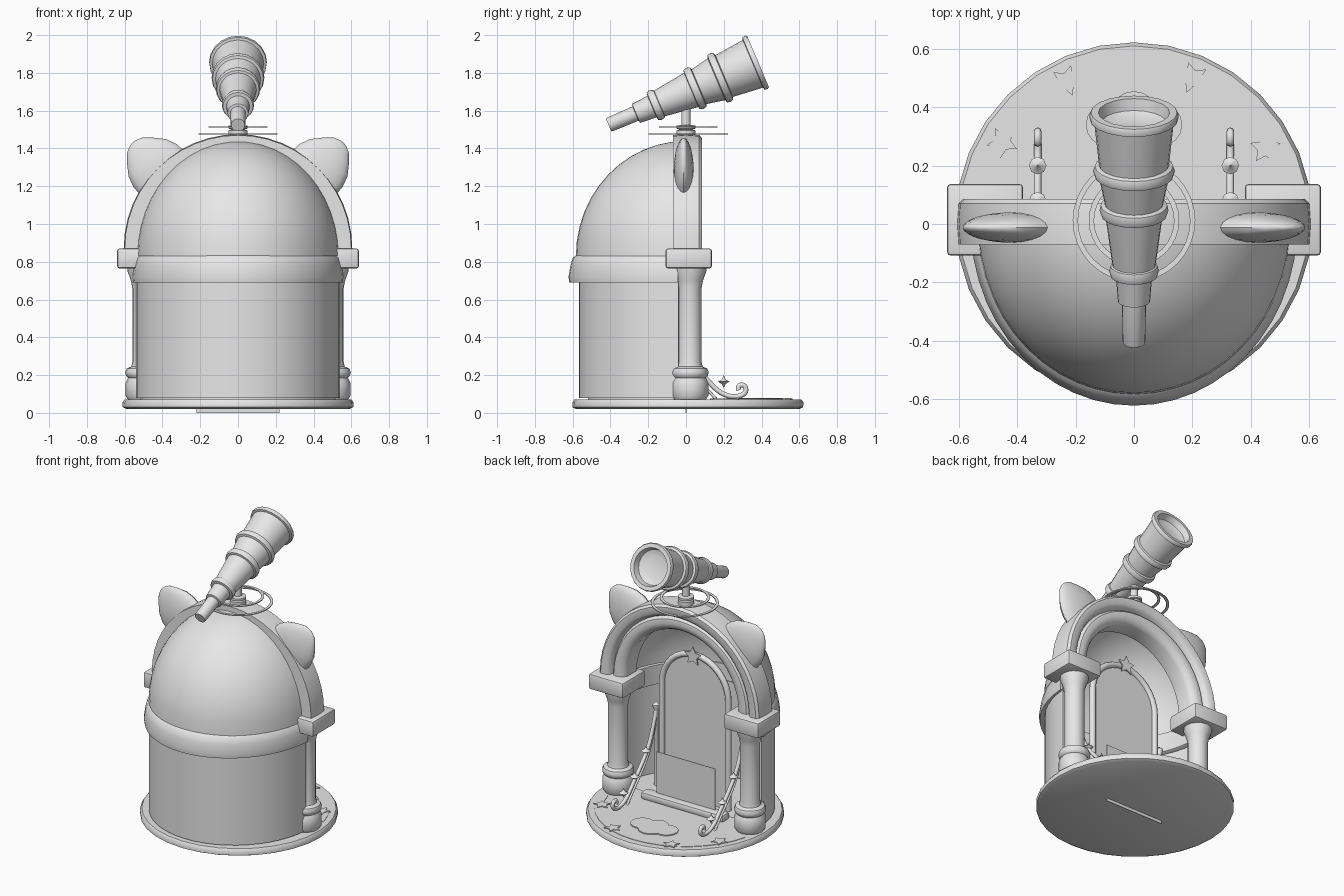
import bpy, bmesh, math
from math import pi, sin, cos
from mathutils import Matrix, Vector

if "Cube" in bpy.data.objects:
    bpy.data.objects.remove(bpy.data.objects["Cube"], do_unlink=True)

GREY = (0.8, 0.8, 0.8, 1)
mat = bpy.data.materials.new("plain grey")
mat.use_nodes = True
mat.diffuse_color = GREY
mat.node_tree.nodes["Principled BSDF"].inputs["Base Color"].default_value = GREY


def finish(name, bm, matrix=None, angle=40):
    """Turn a bmesh into a named, shaded object."""
    bmesh.ops.remove_doubles(bm, verts=bm.verts, dist=0.0002)
    if matrix:
        bm.transform(matrix)
    bmesh.ops.recalc_face_normals(bm, faces=bm.faces)
    me = bpy.data.meshes.new(name)
    bm.to_mesh(me)
    bm.free()
    me.materials.append(mat)
    ob = bpy.data.objects.new(name, me)
    bpy.context.collection.objects.link(ob)
    bpy.ops.object.select_all(action="DESELECT")
    ob.select_set(True)
    bpy.context.view_layer.objects.active = ob
    bpy.ops.object.shade_smooth_by_angle(angle=math.radians(angle))
    return ob


def lathe(name, profile, matrix=None, segs=24, start=0.0, end=2 * pi, closed=False):
    """Spin (radius, height) points about z."""
    bm = bmesh.new()
    rows = []
    for i in range(segs + 1):
        a = start + (end - start) * i / segs
        rows.append([bm.verts.new((r * cos(a), r * sin(a), h)) for r, h in profile])
    n = len(profile)
    for p, q in zip(rows, rows[1:]):
        for j in range(n if closed else n - 1):
            k = (j + 1) % n
            bm.faces.new((p[j], q[j], q[k], p[k]))
    if closed and end - start < 6:
        bm.faces.new(rows[0])
        bm.faces.new(rows[-1])
    return finish(name, bm, matrix)


def prism(name, points, depth, matrix=None):
    """Extrude a flat outline along z."""
    bm = bmesh.new()
    face = bm.faces.new([bm.verts.new((x, y, 0)) for x, y in points])
    new = bmesh.ops.extrude_face_region(bm, geom=[face])["geom"]
    bmesh.ops.translate(bm, vec=(0, 0, depth), verts=[v for v in new if isinstance(v, bmesh.types.BMVert)])
    return finish(name, bm, matrix)


def box(name, lo, hi, bevel=0.0):
    lo, hi = Vector(lo), Vector(hi)
    bm = bmesh.new()
    bmesh.ops.create_cube(bm, size=1, matrix=Matrix.Translation((lo + hi) / 2) @ Matrix.Diagonal((*(hi - lo), 1)))
    if bevel:
        bmesh.ops.bevel(bm, geom=bm.edges[:], offset=bevel, segments=2, profile=0.5, affect="EDGES")
    return finish(name, bm)


def tube(name, points, radius, smooth=True):
    """Round tube along a path."""
    cu = bpy.data.curves.new(name, "CURVE")
    cu.dimensions = "3D"
    cu.bevel_depth, cu.bevel_resolution, cu.use_fill_caps = radius, 2, True
    sp = cu.splines.new("NURBS" if smooth else "POLY")
    sp.points.add(len(points) - 1)
    for p, co in zip(sp.points, points):
        p.co = (*co, 1)
    if smooth:
        sp.order_u, sp.use_endpoint_u, sp.resolution_u = 3, True, 4
    cu.materials.append(mat)
    ob = bpy.data.objects.new(name, cu)
    bpy.context.collection.objects.link(ob)
    return ob


def move(x, y, z):
    return Matrix.Translation((x, y, z))


def star(name, radius, matrix):
    pts = [((radius if i % 2 == 0 else radius * 0.5) * sin(i * pi / 5),
            (radius if i % 2 == 0 else radius * 0.5) * cos(i * pi / 5)) for i in range(10)]
    return prism(name, pts, 0.008, matrix)


UPRIGHT = Matrix.Rotation(pi / 2, 4, "X")      # local z becomes -y, local y becomes z
SPRING = 0.87                                   # height where the arch starts

# Round base and raised inner floor
lathe("base_disc", [(0, .02), (.59, .02), (.61, .03), (.612, .055), (.6, .072), (0, .072)],
      move(0, .01, 0), 32)
HALF = dict(start=pi + .07, end=2 * pi - .07)
lathe("inner_floor", [(0, .07), (.52, .07), (.52, .088), (0, .088)], segs=20, **HALF)

# Curved wall, cornice and quarter dome, all hollow
OVAL = Matrix.Diagonal((.955, 1, 1, 1))
lathe("curved_wall", [(.567, .08), (.567, .72), (.535, .72), (.535, .08)], OVAL, 24, closed=True, **HALF)
lathe("cornice", [(.56, .69), (.618, .69), (.622, .72), (.612, .78), (.6, .82), (.58, .835), (.54, .83), (.54, .7)],
      Matrix.Diagonal((.9, 1, 1, 1)), 24, closed=True, **HALF)
arc = [i * pi / 24 for i in range(13)]
dome = [(.583 * cos(a), SPRING - .04 + .61 * sin(a)) for a in arc]
dome += [(.55 * cos(a), SPRING - .04 + .58 * sin(a)) for a in reversed(arc)]
lathe("dome", dome, Matrix.Diagonal((.92, 1, 1, 1)), 24, closed=True, **HALF)

# Moulded arch
moulding = [(.6, .07), (.605, 0), (.6, -.07), (.585, -.085), (.545, -.085), (.525, -.07), (.515, -.045),
            (.5, -.065), (.47, -.07), (.435, -.055), (.42, -.03), (.42, .07)]
lathe("arch", moulding, move(0, 0, SPRING) @ UPRIGHT, 24, 0, pi, closed=True)

# Columns, capitals, ears and stair rails on both sides
shaft = [(0, .07), (.085, .07), (.098, .09), (.098, .16), (.085, .185), (.095, .195), (.1, .215), (.092, .235),
         (.068, .245), (.0625, .27), (.0625, .66), (.07, .7), (.088, .75), (.09, .78), (0, .78)]
ear = [(.165, -.08), (.162, .02), (.14, .08), (.1, .13), (.055, .175), (.025, .188), (0, .192)]
rail = [(-.15, .6), (-.1, .42), (0, .29), (.1, .19), (.17, .11), (.25, .08), (.32, .1), (.315, .15), (.27, .145),
        (.28, .12)]
for side, s in (("left", 1), ("right", -1)):
    lathe(side + "_column", shaft, move(s * .497, .02, 0), 16)
    box(side + "_capital", (min(s * .38, s * .64), -.108, .765), (max(s * .38, s * .64), .137, .87), .012)
    lathe(side + "_ear", ear, move(s * .424, -.012, SPRING + .424) @ Matrix.Rotation(s * pi / 4, 4, "Y")
          @ Matrix.Diagonal((1, .32, 1, 1)), 20)
    tube(side + "_rail", [(s * .33, y, z) for y, z in rail], .013)
    tube(side + "_lower_rail", [(s * .33, y, z - .05) for y, z in rail[:5]], .008)
    lathe(side + "_rail_post", [(0, .08), (.014, .08), (.014, .6), (.022, .62), (.022, .635), (0, .655)],
          move(s * .33, -.15, 0), 10)
    for y, z in ((-.04, .36), (.08, .23), (.2, .165)):
        lathe(side + "_rail_diamond", [(0, -.035), (.01, -.012), (.03, 0), (.01, .012), (0, .035)],
              move(s * .33, y, z), 8)

# Arched door with rounded frame, star and threshold
outline = [(.25, .08)] + [(.25 * cos(i * pi / 16), .83 + .25 * sin(i * pi / 16)) for i in range(17)] + [(-.25, .08)]
prism("door", outline, .02, move(0, -.1, 0) @ UPRIGHT)
tube("door_frame", [(x, -.1, z) for x, z in outline], .02, smooth=False)
star("door_star", .065, move(0, -.07, 1.08) @ UPRIGHT)
box("threshold", (-.31, -.03, .07), (.31, .05, .12), .015)
box("low_panel", (-.22, -.002, 0), (.22, .002, .4))

# Inlaid floor border, stars and cloud
lathe("floor_border", [(.515, .07), (.515, .075), (.565, .075), (.565, .07)], segs=16, start=.25, end=pi - .25,
      closed=True)
for i, (x, y) in enumerate(((.45, .26), (-.45, .28), (-.23, .49), (.2, .5))):
    star("floor_star", .055, move(x, y, .071) @ Matrix.Rotation(i * .5, 4, "Z"))
for x, y, r in ((-.09, .34, .075), (0, .37, .085), (.09, .34, .075), (0, .31, .07)):
    lathe("floor_cloud", [(0, .079), (r, .079), (r, .071)], move(x, y, 0), 16)

# Telescope mount with two flat rings
lathe("mount", [(0, 1.46), (.05, 1.46), (.05, 1.495), (.035, 1.5), (.05, 1.505), (.05, 1.52), (.024, 1.525),
                (.022, 1.7), (0, 1.7)], segs=16)
for z, r in ((1.477, .21), (1.514, .155)):
    lathe("orbit_ring", [(r, z - .003), (r, z + .003), (r - .018, z + .003), (r - .018, z - .003)],
          move(0, .012, 0), 32, closed=True)

# Telescope barrel, small eyepiece towards the front
barrel = [(0, 0), (.036, 0), (.039, .01), (.041, .155), (.055, .158), (.062, .25), (.08, .253), (.085, .27),
          (.08, .29), (.074, .293), (.098, .475), (.112, .478), (.118, .495), (.114, .515), (.1, .52),
          (.12, .62), (.135, .625), (.14, .643), (.134, .66), (.12, .665), (.137, .83), (.151, .833),
          (.153, .85), (.148, .86), (.122, .86), (.112, .82), (.07, .8), (0, .815)]
axis = Vector((0, .79, .335))
lathe("telescope", barrel, move(0, -.41, 1.524) @ axis.to_track_quat("Z", "Y").to_matrix().to_4x4(), 20)
